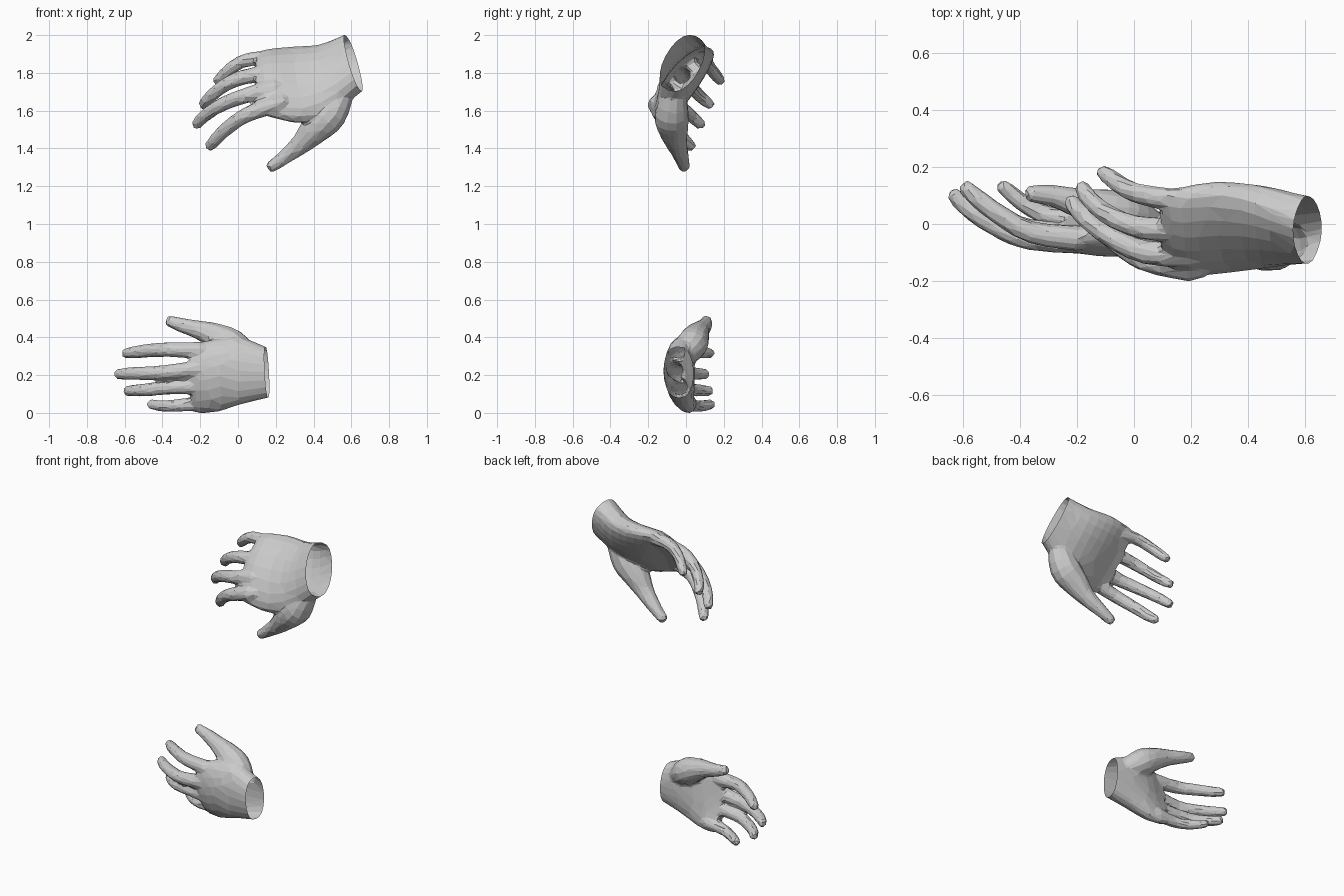
import bpy, bmesh, math
from mathutils import Vector

if "Cube" in bpy.data.objects:
    bpy.data.objects.remove(bpy.data.objects["Cube"])

BACK = Vector((0, -1, 0))          # both hands show their backs to the front
FULL = 1.11                        # radius allowance for the smoothing


def spline(rows, steps):
    """Catmull-Rom interpolation of equal-length number rows."""
    out = []
    for i in range(len(rows) - 1):
        p0, p1, p2, p3 = (rows[max(0, min(len(rows) - 1, i + k))] for k in (-1, 0, 1, 2))
        for s in range(steps):
            t = s / steps
            out.append([0.5 * (2 * b + (c - a) * t + (2 * a - 5 * b + 4 * c - d) * t * t
                               + (3 * b - a - 3 * c + d) * t ** 3)
                        for a, b, c, d in zip(p0, p1, p2, p3)])
    return out + [list(rows[-1])]


def loft(name, rings):
    """Closed mesh through a list of equal-sized point rings."""
    bm = bmesh.new()
    vs = [[bm.verts.new(p) for p in r] for r in rings]
    n = len(rings[0])
    for a, b in zip(vs, vs[1:]):
        for k in range(n):
            bm.faces.new((a[k], a[(k + 1) % n], b[(k + 1) % n], b[k]))
    bm.faces.new(vs[0])
    bm.faces.new(vs[-1])
    bmesh.ops.recalc_face_normals(bm, faces=bm.faces)
    me = bpy.data.meshes.new(name)
    bm.to_mesh(me)
    bm.free()
    ob = bpy.data.objects.new(name, me)
    bpy.context.collection.objects.link(ob)
    return ob


def tangent(pts, i):
    return (pts[min(i + 1, len(pts) - 1)] - pts[max(i - 1, 0)]).normalized()


def palm(name, sections, n=20):
    """Sections: thumb-side edge, little-finger-side edge, half thickness, arch."""
    rows = spline(sections, 3)
    mids = [(Vector(r[:3]) + Vector(r[3:6])) / 2 for r in rows]
    rings = []
    for i, r in enumerate(rows):
        w = (Vector(r[:3]) - Vector(r[3:6])) / 2
        nor = w.cross(tangent(mids, i)).normalized()
        if nor.dot(BACK) < 0:
            nor.negate()
        ring = []
        for k in range(n):
            a = 2 * math.pi * k / n
            u, v = math.cos(a), math.sin(a)
            v = math.copysign(abs(v) ** 0.8, v)
            ring.append(mids[i] + w * u + nor * (r[6] * v + r[7] * (1 - u * u)))
        if i == 0:                 # spare length beyond the wrist, trimmed later
            out = w.cross(nor).normalized()
            if out.dot(mids[0] - mids[1]) < 0:
                out.negate()
            rings.append([p + out * 0.08 for p in ring])
        rings.append(ring)
    return loft(name, rings), mids[0], out


def finger(name, path, n=12):
    """Tapered tube through x, y, z, radius with buried root and rounded tip."""
    rows = spline(path, 3)
    a, b = Vector(rows[0][:3]), Vector(rows[1][:3])
    rows.insert(0, [*(a + (a - b).normalized() * 0.06), rows[0][3] * 0.5])
    a, b = Vector(rows[-1][:3]), Vector(rows[-2][:3])
    r = rows[-1][3]
    rows.append([*(a + (a - b).normalized() * r * 0.6), r * 0.65])
    pts = [Vector(q[:3]) for q in rows]
    rings = []
    for i, q in enumerate(rows):
        t = tangent(pts, i)
        up = (BACK - t * BACK.dot(t)).normalized()
        side = t.cross(up)
        rings.append([pts[i] + (side * math.cos(g) + up * math.sin(g)) * q[3] * FULL
                      for g in (2 * math.pi * (k + 0.5) / n for k in range(n))])
    return loft(name, rings)


def apply(ob, kind, **settings):
    bpy.context.view_layer.objects.active = ob
    m = ob.modifiers.new(kind, kind)
    for k, v in settings.items():
        setattr(m, k, v)
    bpy.ops.object.modifier_apply(modifier=m.name)


def hand(name, sections, fingers):
    body, wrist, out = palm(name, sections)
    # fuse the digits with the palm
    for k, path in fingers.items():
        part = finger(f"{name}_{k}", path)
        apply(body, 'BOOLEAN', operation='UNION', solver='EXACT', object=part)
        bpy.data.objects.remove(part)
    # blend the joins like skin, then reduce to flat facets
    apply(body, 'REMESH', mode='VOXEL', voxel_size=0.01)
    apply(body, 'SMOOTH', factor=0.5, iterations=7)
    apply(body, 'DECIMATE', ratio=1400 / (2 * len(body.data.polygons)))
    # trim the wrist open
    bm = bmesh.new()
    bm.from_mesh(body.data)
    bmesh.ops.bisect_plane(bm, geom=bm.verts[:] + bm.edges[:] + bm.faces[:], plane_co=wrist,
                           plane_no=out, clear_outer=True)
    bmesh.ops.join_triangles(bm, faces=bm.faces, angle_face_threshold=0.25,
                             angle_shape_threshold=0.7)
    bm.to_mesh(body.data)
    bm.free()
    for p in body.data.polygons:
        p.use_smooth = False


# upper hand, thumb pointing down
upper_palm = [
    (.645, -.095, 1.71, .575, .055, 1.995, .102, 0),
    (.49, -.125, 1.59, .44, .11, 1.94, .092, .01),
    (.345, -.15, 1.54, .29, .135, 1.93, .078, .024),
    (.19, -.17, 1.565, .16, .12, 1.92, .06, .032),
    (.11, -.15, 1.585, .10, .12, 1.90, .036, .025)]
upper_fingers = {
    "index": [(.2, -.155, 1.635, .044), (.04, -.128, 1.575, .037), (-.06, -.065, 1.505, .034),
              (-.12, -.01, 1.445, .031), (-.15, .03, 1.41, .026)],
    "middle": [(.2, -.105, 1.72, .044), (.04, -.1, 1.68, .038), (-.09, -.04, 1.63, .034),
               (-.18, .03, 1.57, .031), (-.22, .08, 1.525, .026)],
    "ring": [(.19, -.02, 1.80, .042), (.04, -.015, 1.78, .037), (-.07, .02, 1.735, .033),
             (-.15, .08, 1.67, .030), (-.185, .13, 1.63, .025)],
    "little": [(.18, .08, 1.875, .038), (.06, .097, 1.872, .034), (-.02, .12, 1.837, .031),
               (-.08, .16, 1.785, .029), (-.11, .185, 1.755, .024)],
    "thumb": [(.56, -.06, 1.71, .055), (.49, -.075, 1.585, .083), (.41, -.068, 1.505, .074),
              (.335, -.05, 1.425, .051), (.25, -.025, 1.357, .037), (.175, -.01, 1.302, .029)]}
hand("upper_hand", upper_palm, upper_fingers)

# lower hand, thumb pointing up
lower_palm = [
    (.145, -.045, .35, .16, -.035, .08, .08, 0),
    (.02, -.025, .40, .02, -.02, .046, .082, .012),
    (-.10, -.03, .395, -.10, .005, .008, .076, .026),
    (-.20, -.045, .375, -.20, .025, -.002, .055, .034),
    (-.26, -.045, .36, -.24, .03, .01, .035, .028)]
lower_fingers = {
    "index": [(-.2, -.05, .33, .042), (-.36, -.03, .335, .036), (-.47, .03, .33, .033),
              (-.55, .09, .32, .030), (-.595, .13, .315, .025)],
    "middle": [(-.2, -.06, .235, .042), (-.38, -.05, .215, .036), (-.50, 0, .21, .033),
               (-.59, .06, .207, .030), (-.635, .105, .205, .025)],
    "ring": [(-.2, -.04, .14, .04), (-.36, -.02, .135, .034), (-.47, .02, .123, .032),
             (-.55, .08, .118, .029), (-.585, .125, .116, .025)],
    "little": [(-.17, .015, .055, .038), (-.29, .025, .042, .032), (-.37, .06, .036, .029),
               (-.43, .105, .04, .027), (-.465, .135, .046, .023)],
    "thumb": [(.06, -.01, .30, .055), (-.03, .03, .36, .076), (-.12, .055, .407, .064),
              (-.20, .075, .437, .047), (-.29, .10, .462, .036), (-.365, .107, .486, .028)]}
hand("lower_hand", lower_palm, lower_fingers)
